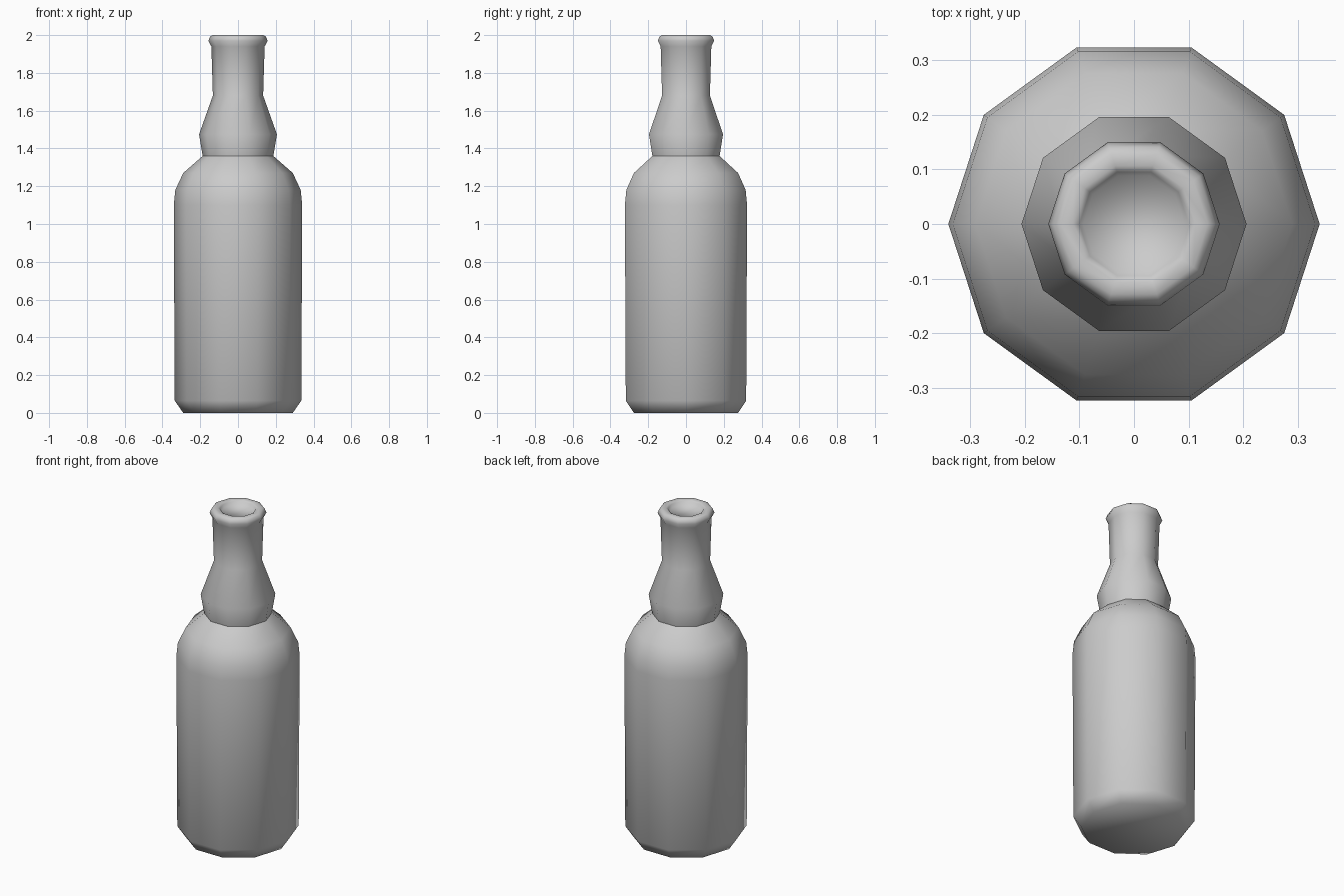
import bpy, bmesh
from math import cos, sin, tau

if "Cube" in bpy.data.objects:
    bpy.data.objects.remove(bpy.data.objects["Cube"])

SIDES = 10


def lathe(name, profile, cap_start=False, cap_end=False):
    """Revolve (radius, z) points, listed outside-up, into a ten-sided shell."""
    bm = bmesh.new()
    rings = [[bm.verts.new((r * cos(tau * i / SIDES), r * sin(tau * i / SIDES), z))
              for i in range(SIDES)] for r, z in profile]
    for low, high in zip(rings, rings[1:]):
        for i in range(SIDES):
            j = (i + 1) % SIDES
            bm.faces.new((low[i], low[j], high[j], high[i]))
    if cap_start:
        bm.faces.new(rings[0][::-1])
    if cap_end:
        bm.faces.new(rings[-1])
    for f in bm.faces:
        f.smooth = True
    mesh = bpy.data.meshes.new(name)
    bm.to_mesh(mesh)
    bm.free()
    obj = bpy.data.objects.new(name, mesh)
    bpy.context.collection.objects.link(obj)
    return obj


# Body with chamfered base and rounded shoulder
lathe("bottle_body", [(0.29, 0), (0.335, 0.065), (0.34, 1.1), (0.332, 1.18),
                      (0.29, 1.27), (0.187, 1.36)], cap_start=True)

# Flared neck, rolled lip and shallow closed mouth
lathe("bottle_neck", [(0.187, 1.36), (0.206, 1.475), (0.133, 1.68), (0.141, 1.94),
                      (0.157, 1.97), (0.148, 1.992), (0.135, 2.0), (0.112, 2.0),
                      (0.1, 1.993), (0.093, 1.975)], cap_end=True)
